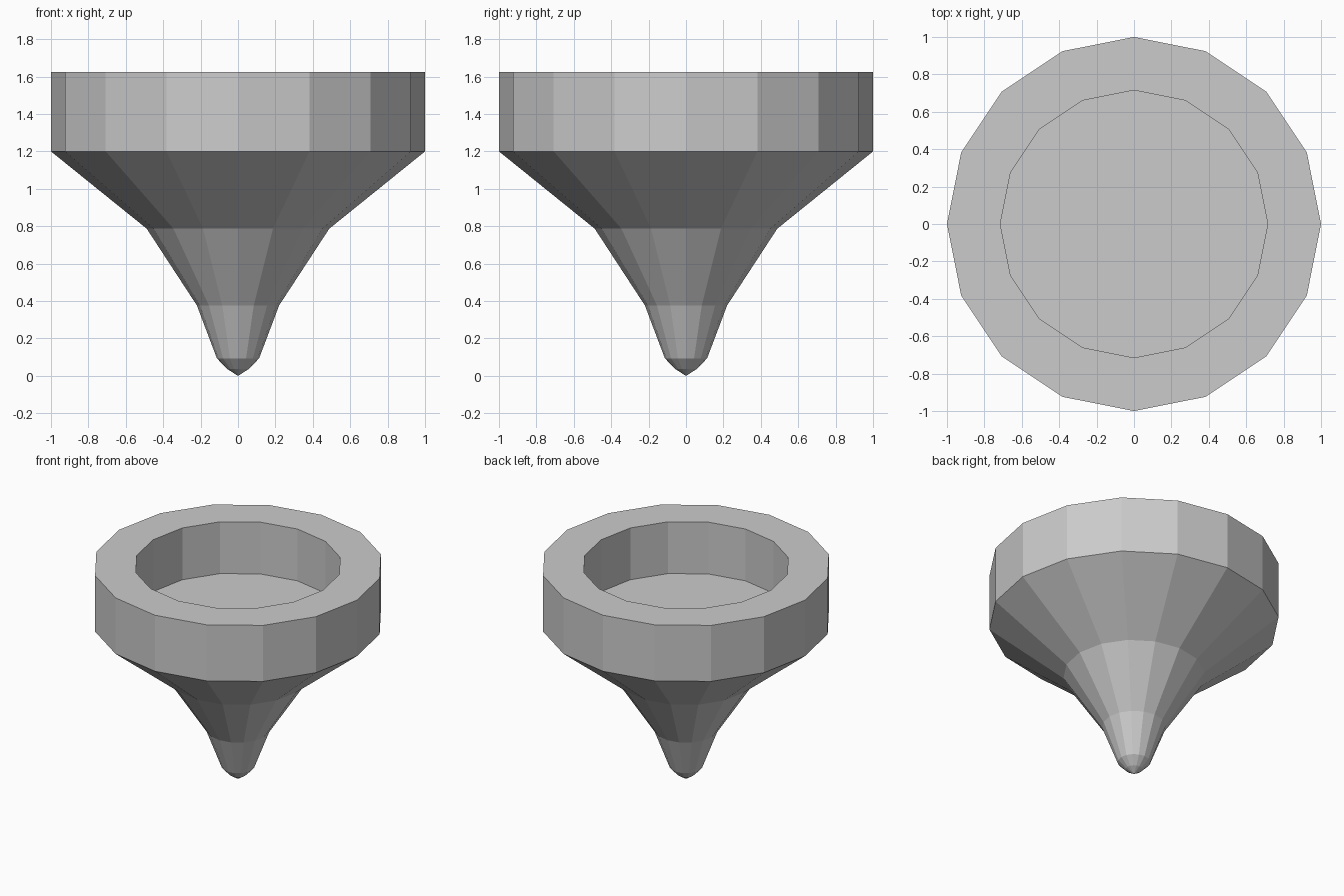
import bpy, bmesh
from math import cos, sin, tau

if "Cube" in bpy.data.objects:
    bpy.data.objects.remove(bpy.data.objects["Cube"])

SIDES = 16

# Half profile (radius, height): tip, flared body, rim wall, recess wall
profile = [(0.058, 0.037), (0.113, 0.094), (0.22, 0.377), (0.488, 0.787),
           (1.0, 1.2), (1.0, 1.626), (0.715, 1.626), (0.715, 1.232)]

bm = bmesh.new()
rings = [[bm.verts.new((r * cos(tau * i / SIDES), r * sin(tau * i / SIDES), z))
          for i in range(SIDES)] for r, z in profile]

# Side faces between neighbouring rings
for low, high in zip(rings, rings[1:]):
    for i in range(SIDES):
        j = (i + 1) % SIDES
        bm.faces.new((low[i], low[j], high[j], high[i]))

# Pointed tip and flat recess floor
tip = bm.verts.new((0, 0, 0))
for i in range(SIDES):
    bm.faces.new((tip, rings[0][(i + 1) % SIDES], rings[0][i]))
bm.faces.new(rings[-1])

bmesh.ops.recalc_face_normals(bm, faces=bm.faces)
mesh = bpy.data.meshes.new("hollow_top_body")
bm.to_mesh(mesh)
bm.free()
bpy.context.collection.objects.link(bpy.data.objects.new("hollow_top_body", mesh))
